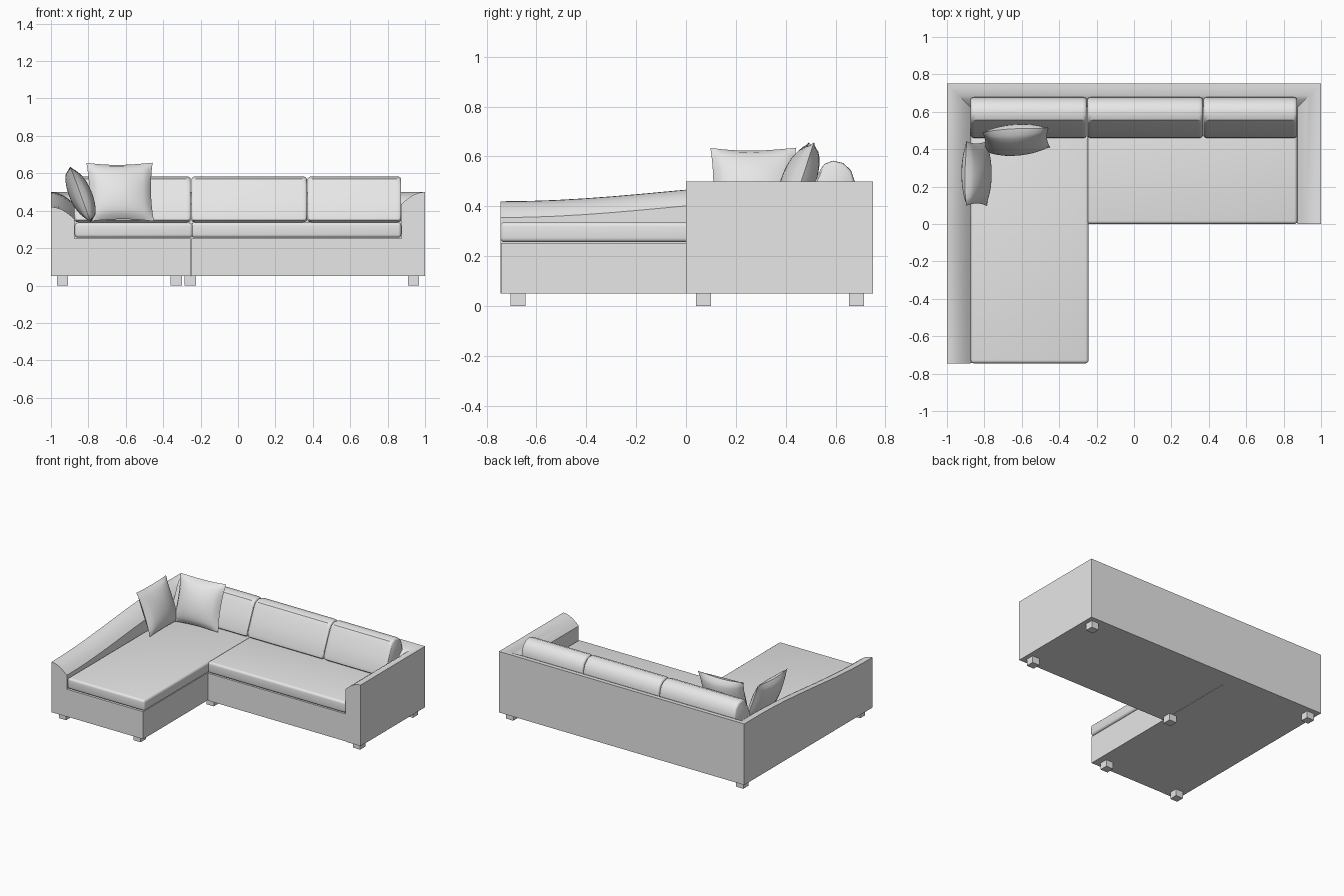
import bpy, bmesh, math
from mathutils import Vector, Matrix

default = bpy.data.objects.get("Cube")
if default:
    bpy.data.objects.remove(default, do_unlink=True)

GREY = (0.8, 0.8, 0.8, 1)
fabric = bpy.data.materials.new("light grey fabric")
fabric.use_nodes = True
fabric.diffuse_color = GREY
fabric.node_tree.nodes["Principled BSDF"].inputs["Base Color"].default_value = GREY


def finish(name, bm, smooth=35):
    bmesh.ops.recalc_face_normals(bm, faces=bm.faces)
    mesh = bpy.data.meshes.new(name)
    bm.to_mesh(mesh)
    bm.free()
    mesh.materials.append(fabric)
    ob = bpy.data.objects.new(name, mesh)
    bpy.context.collection.objects.link(ob)
    if smooth:
        bpy.ops.object.select_all(action='DESELECT')
        ob.select_set(True)
        bpy.context.view_layer.objects.active = ob
        bpy.ops.object.shade_smooth_by_angle(angle=math.radians(smooth))
    return ob


def box(name, x, y, z, bevel=0):
    bm = bmesh.new()
    bmesh.ops.create_cube(bm, size=1)
    for v in bm.verts:
        v.co = [lo + (c + 0.5) * (hi - lo) for c, (lo, hi) in zip(v.co, (x, y, z))]
    if bevel:
        bmesh.ops.bevel(bm, geom=bm.edges[:], offset=bevel, segments=4,
                        profile=0.5, affect='EDGES')
    return finish(name, bm, 50 if bevel else 0)


def loft(name, rings):
    bm = bmesh.new()
    loops = [[bm.verts.new(p) for p in ring] for ring in rings]
    for a, b in zip(loops, loops[1:]):
        for i in range(len(a)):
            j = (i + 1) % len(a)
            bm.faces.new((a[i], a[j], b[j], b[i]))
    bm.faces.new(loops[0])
    bm.faces.new(loops[-1])
    return finish(name, bm)


# Arms and back: one mitred shell whose top rolls down towards the seat
BOTTOM, TOP, WALL = 0.05, 0.5, 0.125


def shell_ring(x, y, inward, top):
    section = [(0, BOTTOM), (0, top)]
    for i in range(1, 7):
        t = i / 6
        section.append((t * WALL, top - 0.065 * t ** 2))
    section.append((WALL, BOTTOM))
    return [(x + inward[0] * u, y + inward[1] * u, z) for u, z in section]


rings = []
for i in range(13):
    t = i / 12
    rise = (1 - math.cos(math.pi * t)) / 2
    rings.append(shell_ring(-1, -0.745 + 1.345 * t, (1, 0), 0.42 + 0.08 * rise))
rings.append(shell_ring(-1, 0.75, (1, -1), TOP))
rings.append(shell_ring(1, 0.75, (-1, -1), TOP))
rings.append(shell_ring(1, 0, (-1, 0), TOP))
loft("arms_and_back", rings)

# Seat bases
box("chaise_base", (-0.875, -0.253), (-0.743, 0.63), (BOTTOM, 0.252))
box("sofa_base", (-0.25, 0.875), (0.005, 0.63), (BOTTOM, 0.252))

# Seat cushions
box("chaise_cushion", (-0.873, -0.243), (-0.745, 0.64), (0.256, 0.336), 0.017)
box("sofa_cushion", (-0.25, 0.873), (0.0, 0.64), (0.256, 0.338), 0.017)


# Back cushions: leaning rounded profile, ends pulled in for a soft edge
def back_cushion(name, x0, x1):
    profile = [(0.475, 0.338), (0.46, 0.35), (0.463, 0.375), (0.5, 0.46),
               (0.538, 0.545), (0.555, 0.57), (0.59, 0.583), (0.63, 0.574),
               (0.662, 0.545), (0.677, 0.5), (0.68, 0.45), (0.67, 0.338)]
    mid_y, mid_z = 0.575, 0.45
    ends = [(0, 0.9), (0.004, 0.955), (0.012, 0.99), (0.024, 1)]
    stations = [(x0 + d, s) for d, s in ends] + [(x1 - d, s) for d, s in reversed(ends)]
    loft(name, [[(x, mid_y + (y - mid_y) * s, mid_z + (z - mid_z) * s)
                 for y, z in profile] for x, s in stations])


for side, x0, x1 in (("right", -0.873, -0.253), ("middle", -0.249, 0.368),
                     ("left", 0.372, 0.872)):
    back_cushion(side + "_back_cushion", x0, x1)


# Throw pillows: two puffed sheets joined at a pinched seam
def pillow(name, centre, width, height, thick, lean, yaw):
    bm = bmesh.new()
    n = 16
    for side in (-1, 1):
        grid = []
        for i in range(n + 1):
            row = []
            for j in range(n + 1):
                u, v = 2 * i / n - 1, 2 * j / n - 1
                puff = max(0, (1 - u * u) * (1 - v * v)) ** 0.55
                x = u * width / 2 * (1 - 0.07 * (1 - v * v))
                z = v * height / 2 * (1 - 0.05 * (1 - u * u))
                ripple = 0.008 * math.sin(3 * u + 2 * v) * (u * u + v * v) / 2
                row.append(bm.verts.new((x, side * puff * thick / 2 + ripple, z)))
            grid.append(row)
        for i in range(n):
            for j in range(n):
                bm.faces.new((grid[i][j], grid[i + 1][j],
                              grid[i + 1][j + 1], grid[i][j + 1]))
    bmesh.ops.remove_doubles(bm, verts=bm.verts[:], dist=0.0001)
    turn = Matrix.Rotation(math.radians(yaw), 4, 'Z') @ Matrix.Rotation(math.radians(-lean), 4, 'X')
    bm.transform(Matrix.Translation(Vector(centre)) @ turn)
    finish(name, bm, 60)


pillow("back_pillow", (-0.63, 0.45, 0.5), 0.355, 0.33, 0.135, 21, 4)
pillow("side_pillow", (-0.842, 0.27, 0.487), 0.345, 0.315, 0.12, 23, 90)

# Feet
feet = [(0.938, 0.685), (0.938, 0.07), (-0.255, 0.07),
        (-0.33, -0.675), (-0.938, -0.675), (-0.938, 0.685)]
for i, (x, y) in enumerate(feet):
    box(f"foot_{i + 1}", (x - 0.03, x + 0.03), (y - 0.03, y + 0.03), (0, BOTTOM))
